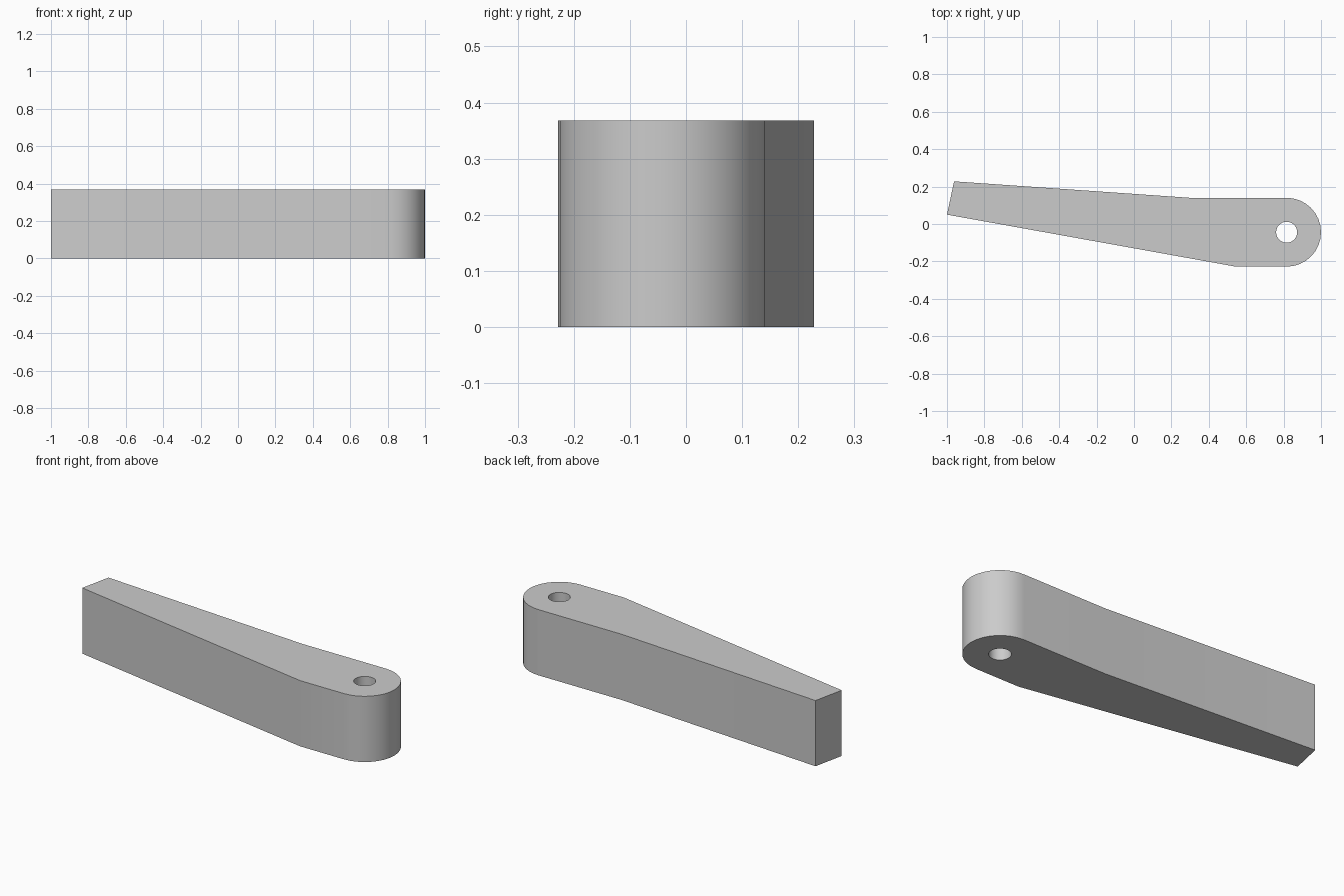
import bpy
import bmesh
from math import sin, cos, pi, radians

cube = bpy.data.objects.get("Cube")
if cube:
    bpy.data.objects.remove(cube, do_unlink=True)

HEIGHT = 0.368
PIVOT_X, PIVOT_Y = 0.816, -0.044
END_RADIUS, HOLE_RADIUS = 0.184, 0.056


def arc(radius, start, sweep, count):
    """Points on an arc around the pivot."""
    return [(PIVOT_X + radius * cos(start + sweep * i / count),
             PIVOT_Y + radius * sin(start + sweep * i / count))
            for i in range(count + 1)]


def add_loop(bm, points):
    verts = [bm.verts.new((x, y, 0)) for x, y in points]
    return [bm.edges.new((v, verts[i - 1])) for i, v in enumerate(verts)]


# Tapered arm outline with a rounded pivot end
outline = [(0.30, 0.14), (-0.962, 0.228), (-1.0, 0.05), (0.545, -0.228)]
outline += arc(END_RADIUS, -pi / 2, pi, 16)
hole = arc(HOLE_RADIUS, 0, 2 * pi, 32)[:-1]

# Fill the outline around the hole, then raise it into a solid
bm = bmesh.new()
edges = add_loop(bm, outline) + add_loop(bm, hole)
bmesh.ops.triangle_fill(bm, edges=edges, use_beauty=True, use_dissolve=False)
raised = bmesh.ops.extrude_face_region(bm, geom=bm.faces[:], use_keep_orig=True)
bmesh.ops.translate(bm, vec=(0, 0, HEIGHT),
                    verts=[g for g in raised["geom"] if isinstance(g, bmesh.types.BMVert)])
bmesh.ops.recalc_face_normals(bm, faces=bm.faces[:])
mesh = bpy.data.meshes.new("lever_arm")
bm.to_mesh(mesh)
bm.free()

arm = bpy.data.objects.new("lever_arm", mesh)
bpy.context.collection.objects.link(arm)

# Plain grey finish
grey = bpy.data.materials.new("light_grey")
grey.use_nodes = True
colour = (0.6, 0.6, 0.6, 1)
grey.diffuse_color = colour
grey.node_tree.nodes["Principled BSDF"].inputs["Base Color"].default_value = colour
mesh.materials.append(grey)

# Smooth round walls, crisp rims and end corners
bpy.ops.object.select_all(action="DESELECT")
arm.select_set(True)
bpy.context.view_layer.objects.active = arm
bpy.ops.object.shade_smooth_by_angle(angle=radians(30))
